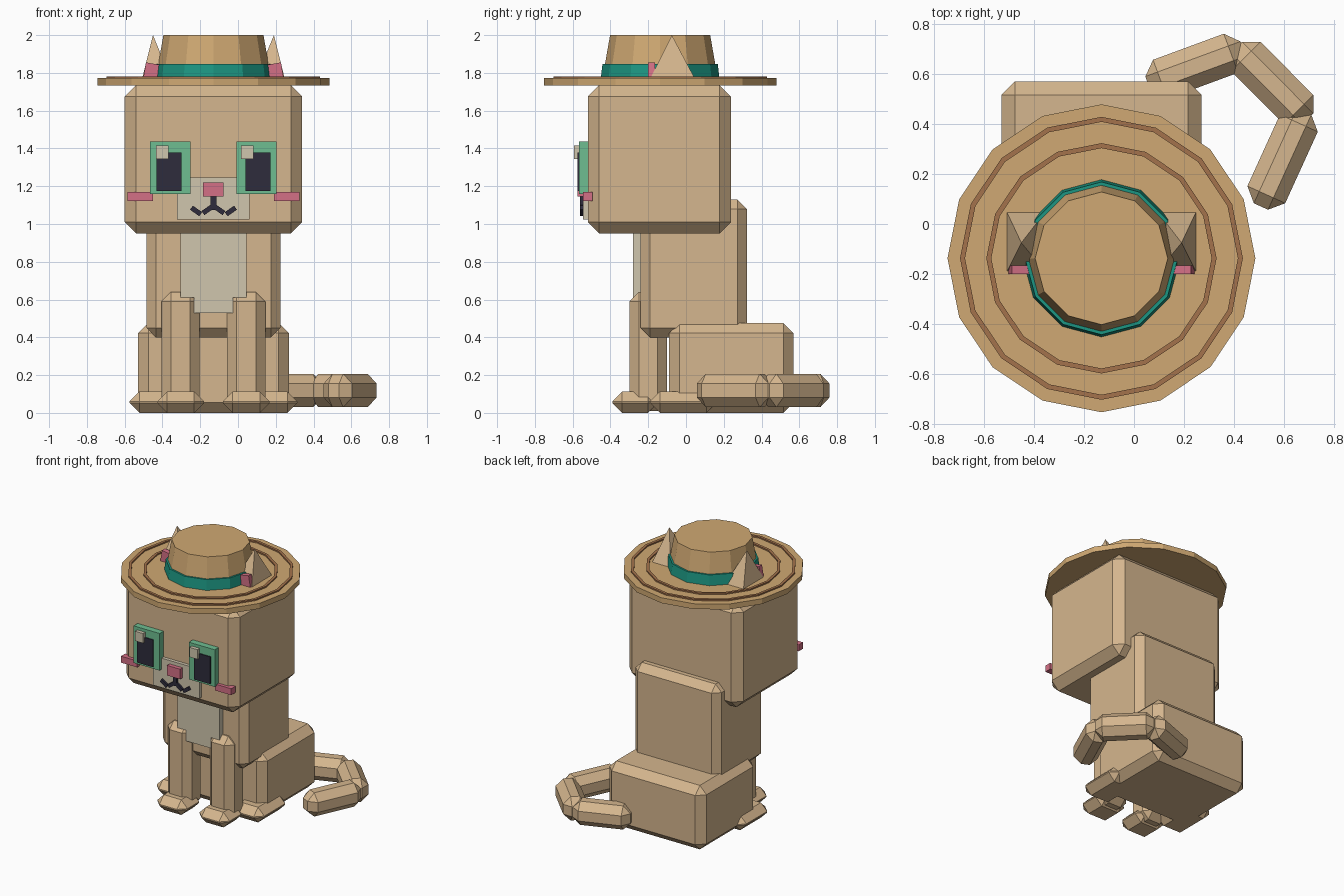
import bpy, bmesh, math
from mathutils import Matrix, Vector

if "Cube" in bpy.data.objects:
    bpy.data.objects.remove(bpy.data.objects["Cube"])

CX, HY = -0.13, -0.137   # body centre line in x, hat centre in y


def material(name, r, g, b):
    lin = [((c / 255 + 0.055) / 1.055) ** 2.4 for c in (r, g, b)]
    m = bpy.data.materials.new(name)
    m.diffuse_color = (*lin, 1)
    m.use_nodes = True
    m.node_tree.nodes["Principled BSDF"].inputs["Base Color"].default_value = m.diffuse_color
    return m


FUR = material("tan fur", 213, 182, 142)
STRAW = material("straw", 208, 169, 115)
BROWN = material("brown trim", 164, 114, 76)
TEAL = material("teal ribbon", 28, 150, 130)
GREEN = material("eye green", 110, 190, 145)
DARK = material("dark", 46, 44, 60)
PINK = material("pink", 212, 112, 134)
CREAM = material("cream", 208, 198, 174)


def finish(name, bm, mat):
    bmesh.ops.recalc_face_normals(bm, faces=bm.faces)
    me = bpy.data.meshes.new(name)
    bm.to_mesh(me)
    bm.free()
    me.materials.append(mat)
    ob = bpy.data.objects.new(name, me)
    bpy.context.collection.objects.link(ob)
    return ob


def box(name, x, y, z, mat, chamfer=0, turn=None):
    """Box between (min, max) pairs, optionally chamfered and turned about its centre."""
    bm = bmesh.new()
    bmesh.ops.create_cube(bm, size=1)
    size = Vector((x[1] - x[0], y[1] - y[0], z[1] - z[0]))
    mid = Vector((sum(x) / 2, sum(y) / 2, sum(z) / 2))
    bmesh.ops.scale(bm, vec=size, verts=bm.verts)
    if chamfer:
        bmesh.ops.bevel(bm, geom=bm.edges[:], offset=chamfer, segments=1,
                        affect='EDGES', profile=0.5)
    if turn:
        bmesh.ops.transform(bm, matrix=turn, verts=bm.verts)
    bmesh.ops.translate(bm, vec=mid, verts=bm.verts)
    return finish(name, bm, mat)


def lathe(name, profile, sides, mat, closed=False):
    """Low-poly turned shape about the hat axis from (radius, z) points."""
    bm = bmesh.new()
    rings = [[bm.verts.new((CX + r * math.cos(2 * math.pi * i / sides),
                            HY + r * math.sin(2 * math.pi * i / sides), z))
              for i in range(sides)] for r, z in profile]
    pairs = list(zip(rings, rings[1:]))
    if closed:
        pairs.append((rings[-1], rings[0]))
    else:
        bm.faces.new(rings[0])
        bm.faces.new(rings[-1])
    for a, b in pairs:
        for i in range(sides):
            j = (i + 1) % sides
            bm.faces.new((a[i], a[j], b[j], b[i]))
    return finish(name, bm, mat)


def span(centre, half):
    return (centre - half, centre + half)


# Main body blocks
box("head", span(CX, 0.47), (-0.52, 0.238), (0.95, 1.735), FUR, 0.06)
box("torso", span(CX, 0.355), (-0.24, 0.322), (0.40, 1.13), FUR, 0.05)
box("hips", span(CX, 0.40), (-0.09, 0.57), (0.0, 0.477), FUR, 0.055)

# Chest patch in two steps
box("chest_patch", span(CX, 0.174), (-0.28, -0.22), (0.61, 1.0), CREAM)
box("chest_patch_lower", span(CX, 0.103), (-0.28, -0.22), (0.53, 0.62), CREAM)

for s, side in ((-1, "left"), (1, "right")):
    # Legs and paws
    lx = CX + s * 0.174
    box(f"front_leg_{side}", span(lx, 0.101), (-0.30, -0.10), (0.01, 0.64), FUR, 0.05)
    box(f"front_paw_{side}", span(lx, 0.124), (-0.39, -0.15), (0.0, 0.113), FUR, 0.052)
    box(f"hind_paw_{side}", span(CX + s * 0.32, 0.124), (-0.19, 0.16), (0.0, 0.113), FUR, 0.052)

    # Eyes: iris, pupil, highlight (highlight sits on the same side of both)
    box(f"iris_{side}", span(CX + s * 0.228, 0.107), (-0.567, -0.50), (1.16, 1.437), GREEN)
    box(f"pupil_{side}", span(CX + s * 0.236, 0.066), (-0.575, -0.50), (1.175, 1.378), DARK)
    hx = -0.402 if s < 0 else 0.048
    box(f"eye_highlight_{side}", span(hx, 0.033), (-0.594, -0.53), (1.343, 1.415), CREAM)

    # Cheek bars
    box(f"cheek_{side}", span(CX + s * 0.388, 0.067), (-0.545, -0.495), (1.122, 1.17), PINK)

    # Mouth strokes, inner and outer
    for label, off, zc, angle in (("inner", 0.031, 1.075, 35), ("outer", 0.092, 1.069, -35)):
        box(f"mouth_{label}_{side}", span(CX + s * off, 0.03), (-0.56, -0.53),
            span(zc, 0.013), DARK, turn=Matrix.Rotation(math.radians(s * angle), 3, 'Y').to_4x4())

    # Ear: four-sided pyramid poking through the brim
    bm = bmesh.new()
    ex, ey = CX + s * 0.32, -0.07
    base = [bm.verts.new((CX + s * a, ey + b, 1.70))
            for a, b in ((0.197, -0.154), (0.395, -0.154), (0.395, 0.154), (0.197, 0.154))]
    tip = bm.verts.new((ex, ey - 0.005, 2.0))
    bm.faces.new(base)
    for i in range(4):
        bm.faces.new((base[i], base[(i + 1) % 4], tip))
    finish(f"ear_{side}", bm, FUR)
    box(f"inner_ear_{side}", span(CX + s * 0.333, 0.037), (-0.20, -0.165), (1.71, 1.85), PINK,
        turn=Matrix.Rotation(math.radians(-s * 10), 4, 'Y'))

# Muzzle, nose and centre of mouth
box("muzzle", span(CX, 0.192), (-0.545, -0.50), (1.025, 1.245), CREAM)
box("nose", span(CX, 0.054), (-0.575, -0.53), (1.145, 1.22), PINK)
box("mouth_centre", span(CX, 0.016), (-0.56, -0.53), (1.075, 1.15), DARK)

# Curled tail: three chamfered blocks lying near the ground
tail = [((0.056, 0.56), (0.436, 0.70)), ((0.41, 0.706), (0.694, 0.42)),
        ((0.68, 0.45), (0.507, 0.07))]
for n, (a, b) in enumerate(tail, 1):
    a, b = Vector(a), Vector(b)
    d, m = b - a, (a + b) / 2
    box(f"tail_{n}", span(m.x, d.length / 2), span(m.y, 0.083), (0.03, 0.207), FUR, 0.052,
        Matrix.Rotation(math.atan2(d.y, d.x), 4, 'Z'))

# Straw hat: brim, raised trim rings, crown and ribbon
lathe("hat_brim", [(0.615, 1.732), (0.615, 1.772)], 16, STRAW)
for n, r in enumerate((0.44, 0.545), 1):
    lathe(f"brim_ring_{n}", [(r, 1.76), (r + 0.02, 1.76), (r + 0.02, 1.782), (r, 1.782)],
          16, BROWN, closed=True)
lathe("hat_crown", [(0.307, 1.76), (0.265, 2.0)], 12, STRAW)
lathe("hat_ribbon", [(0.29, 1.765), (0.315, 1.765), (0.305, 1.848), (0.28, 1.848)],
      12, TEAL, closed=True)
